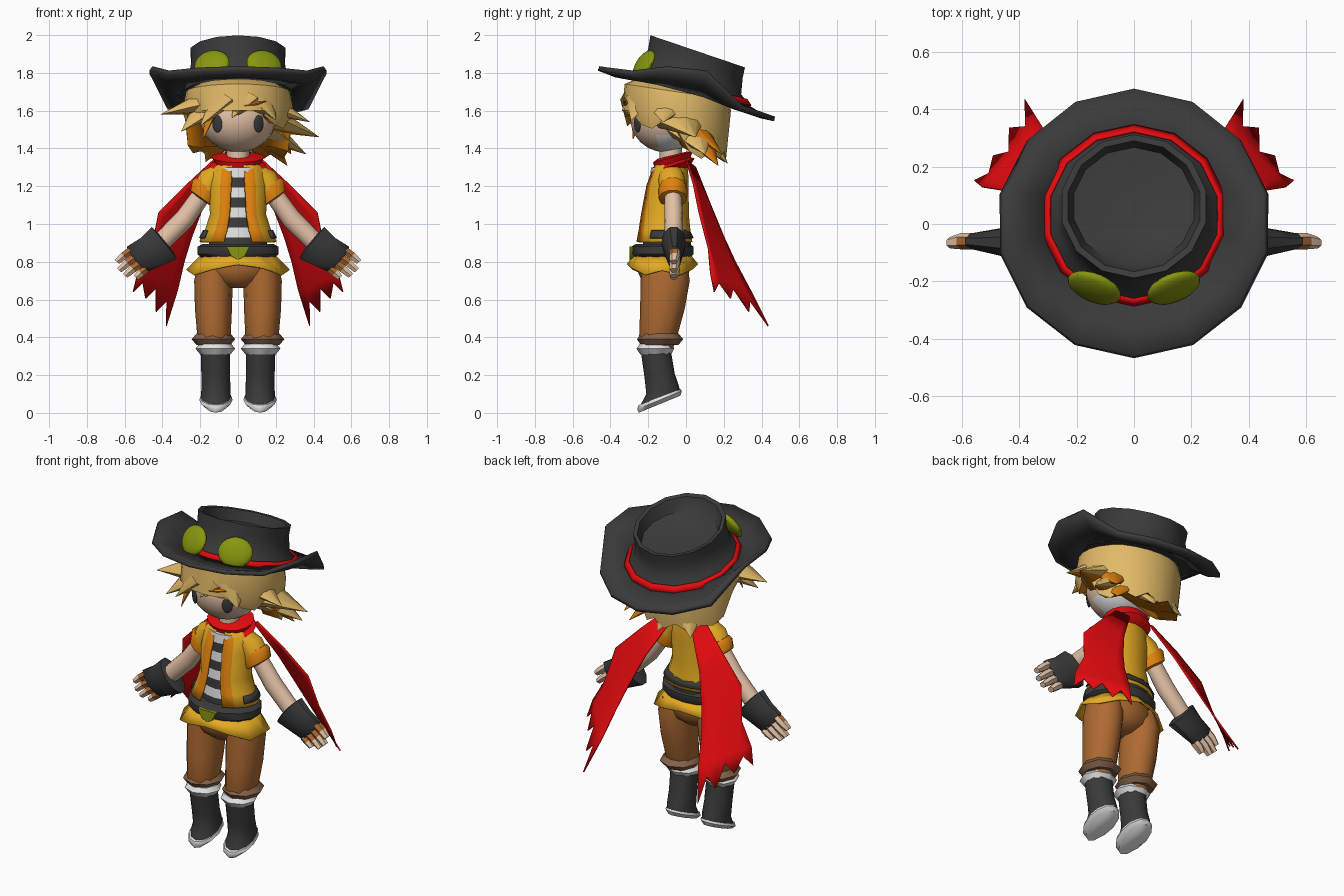
import bpy, bmesh, math
from mathutils import Vector, Matrix

if "Cube" in bpy.data.objects:
    bpy.data.objects.remove(bpy.data.objects["Cube"])

COLOURS = {"charcoal": (58, 58, 58), "red": (226, 10, 14), "olive_green": (136, 150, 14),
           "blond": (226, 186, 104), "orange": (224, 130, 14), "skin": (228, 194, 166),
           "yellow": (228, 170, 34), "brown": (174, 106, 50), "white": (228, 228, 228),
           "dull_brown": (134, 98, 74)}
NAMES = list(COLOURS)
MATS = []
for nm, c in COLOURS.items():
    m = bpy.data.materials.new(nm)
    m.diffuse_color = [(v / 255 / 12.92 if v < 11 else ((v / 255 + 0.055) / 1.055) ** 2.4) for v in c] + [1]
    m.use_nodes = True
    m.node_tree.nodes["Principled BSDF"].inputs["Base Color"].default_value = m.diffuse_color
    MATS.append(m)


def finish(name, bm, mirror=False, thick=0, angle=45):
    bmesh.ops.recalc_face_normals(bm, faces=bm.faces)
    me = bpy.data.meshes.new(name)
    bm.to_mesh(me)
    bm.free()
    for m in MATS:
        me.materials.append(m)
    ob = bpy.data.objects.new(name, me)
    bpy.context.collection.objects.link(ob)
    bpy.ops.object.select_all(action='DESELECT')
    ob.select_set(True)
    bpy.context.view_layer.objects.active = ob
    bpy.ops.object.shade_smooth_by_angle(angle=math.radians(angle))
    if thick:
        s = ob.modifiers.new("thickness", 'SOLIDIFY')
        s.thickness, s.offset = thick, 0
    if mirror:
        ob.modifiers.new("mirror", 'MIRROR')
    return ob


def ring(x, y, z, rx, ry, sx=0, sy=0, n=12, start=0, sweep=360):
    """Ellipse starting at the front; sx and sy tilt it along x and y."""
    pts = []
    for i in range(n + (sweep < 360)):
        a = math.radians(start + sweep * i / n)
        dx, dy = rx * math.sin(a), -ry * math.cos(a)
        pts.append(Vector((x + dx, y + dy, z + sx * dx + sy * dy)))
    return pts


def skin(name, rows, mat, closed=True, caps=True, **kw):
    """Bridge rows of points; mat is a colour name or a rule of (row, column)."""
    bm = bmesh.new()
    rule = mat if callable(mat) else (lambda r, c: mat)
    vs = [[bm.verts.new(p) for p in row] for row in rows]
    n = len(rows[0])
    for r in range(len(rows) - 1):
        for c in range(n if closed else n - 1):
            d = (c + 1) % n
            f = bm.faces.new((vs[r][c], vs[r][d], vs[r + 1][d], vs[r + 1][c]))
            f.material_index = NAMES.index(rule(r, c))
    if closed and caps:
        for r, row in ((0, vs[0]), (len(rows) - 2, vs[-1])):
            bm.faces.new(row).material_index = NAMES.index(rule(r, 0))
    return finish(name, bm, **kw)


def loft(name, specs, mat, n=12, **kw):
    return skin(name, [ring(*s, n=n) for s in specs], mat, **kw)


def ellipsoid(name, loc, normal, size, mat, rule=None, **kw):
    """Ball or lens whose local z points along normal."""
    bm = bmesh.new()
    M = Matrix.Translation(loc) @ Vector(normal).to_track_quat('Z', 'Y').to_matrix().to_4x4() @ Matrix.Diagonal((*size, 1))
    bmesh.ops.create_uvsphere(bm, u_segments=20, v_segments=12, radius=1, matrix=M)
    for f in bm.faces:
        f.material_index = NAMES.index(rule(f.calc_center_median()) if rule else mat)
    return finish(name, bm, **kw)


# Hat: brim with raised sides and drooping back, sunken crown, band
EDGE = [(-.47, 1.825), (-.3, 1.80), (-.1, 1.825), (.1, 1.81), (.29, 1.62), (.5, 1.545)]


def edge_z(y):
    for (a, za), (b, zb) in zip(EDGE, EDGE[1:]):
        if y <= b:
            return za + (zb - za) * (y - a) / (b - a)
    return EDGE[-1][1]


inner = ring(0, .03, 1.70, .3, .29, 0, -.27, 14)
outer = ring(0, .003, 0, .472, .466, n=14)
for p in outer:
    p.z = edge_z(p.y)
middle = [a.lerp(b, .55) - Vector((0, 0, .015)) for a, b in zip(inner, outer)]
skin("hat_brim", [inner, middle, outer], "charcoal", caps=False, thick=.025)
loft("hat_crown", [(0, .03, 1.70, .33, .32, 0, -.27), (0, .03, 1.76, .268, .262, 0, -.28),
                   (0, .05, 1.85, .252, .25, 0, -.31), (0, .062, 1.914, .258, .25, 0, -.34),
                   (0, .062, 1.91, .235, .228, 0, -.34), (0, .062, 1.84, .215, .205, 0, -.33),
                   (0, .062, 1.815, .1, .1, 0, -.3)], "charcoal", 14)
loft("hat_band", [(0, .03, 1.711, .324, .314, 0, -.27), (0, .03, 1.738, .3, .292, 0, -.27)], "red", 14, caps=False, thick=.008)
ellipsoid("goggle_lens", (.138, -.222, 1.845), (.32, -.8, .5), (.098, .085, .03), "olive_green", mirror=True)

# Head, eyes, neck
ellipsoid("head", (0, -.11, 1.56), (0, 0, 1), (.2, .185, .18), "skin",
          lambda c: "white" if c.z < 1.46 and c.y > -.15 else "skin")
ellipsoid("eye", (.11, -.258, 1.53), (.53, -.85, -.05), (.03, .047, .009), "charcoal", mirror=True)
loft("neck", [(0, -.08, 1.42, .06, .06), (0, -.08, 1.25, .06, .06)], "skin")

# Hair cap with ragged lower edge and orange underside
low = ring(0, -.05, 0, .275, .262, n=24)
tuck = ring(0, -.07, 0, .19, .18, n=24)
for i in range(24):
    a = min(i, 24 - i)
    z = 1.59 if a < 3 else 1.5 if a < 4 else 1.52 if a < 7 else 1.36
    low[i].z = z + (.025 if i % 2 else -.015) + (.03 if i > 15 else 0)
    tuck[i].z = z + .05
skin("hair_cap", [ring(0, -.05, 1.74, .2, .19, 0, -.2, 24), ring(0, -.05, 1.7, .275, .275, 0, -.15, 24),
                  ring(0, -.05, 1.6, .295, .288, n=24), low, tuck],
     lambda r, c: "orange" if r == 3 else "blond")

# Hair spikes: base, tip, radius, colour
SPIKES = [((-.18, -.15, 1.64), (-.41, -.19, 1.58), .12, "blond"), ((-.18, -.18, 1.6), (-.3, -.26, 1.49), .1, "blond"),
          ((.17, -.04, 1.56), (.43, .05, 1.46), .15, "blond"), ((.15, .03, 1.5), (.36, .1, 1.37), .14, "blond"),
          ((.13, .06, 1.47), (.26, .17, 1.31), .11, "orange"), ((.16, .0, 1.56), (.28, .19, 1.37), .13, "orange"),
          ((-.08, .08, 1.5), (-.17, .2, 1.33), .14, "blond"), ((.0, .08, 1.5), (.04, .22, 1.32), .15, "blond"),
          ((.2, -.1, 1.62), (.38, -.12, 1.54), .1, "blond"), ((-.08, -.25, 1.66), (-.2, -.31, 1.52), .11, "blond"),
          ((.04, -.26, 1.67), (-.03, -.32, 1.565), .1, "blond"), ((.13, -.24, 1.66), (.2, -.29, 1.55), .1, "blond"),
          ((-.14, -.25, 1.6), (-.185, -.28, 1.45), .05, "orange"), ((.02, -.29, 1.62), (.15, -.325, 1.65), .045, "orange")]
bm = bmesh.new()
for base, tip, r, col in SPIKES:
    a, b = Vector(base), Vector(tip)
    M = Matrix.Translation((a + b) / 2) @ (b - a).to_track_quat('Z', 'Y').to_matrix().to_4x4() @ Matrix.Diagonal((1, .5, 1, 1))
    got = bmesh.ops.create_cone(bm, segments=8, radius1=r, radius2=.002, depth=(b - a).length, matrix=M)
    for f in {f for v in got["verts"] for f in v.link_faces}:
        f.normal_update()
        f.material_index = NAMES.index("orange" if f.normal.z < -.75 else col)
finish("hair_spikes", bm, angle=40)

# Scarf wrap and two torn tails
loft("scarf_wrap", [(0, -.07, 1.365, .09, .08, 0, .25), (0, -.07, 1.355, .14, .105, 0, .28), (0, -.07, 1.325, .122, .095, 0, .3),
                    (0, -.07, 1.31, .15, .115, 0, .32), (0, -.07, 1.275, .11, .09, 0, .32)], "red", 16)
out = [(.13, .0, 1.34), (.27, .04, 1.21), (.42, .07, 1.06), (.48, .10, .88), (.53, .13, .74), (.555, .15, .64)]
inn = [(.07, .05, 1.3), (.18, .13, 1.1), (.245, .2, .93), (.285, .26, .8), (.32, .34, .65), (.38, .435, .46)]
tail = [[Vector(o).lerp(Vector(i), k / 6) for k in range(7)] for o, i in zip(out, inn)]
for k, pull in ((1, .7), (2, .2), (3, .75), (4, .1), (5, .6)):
    tail[5][k] = tail[5][k].lerp(tail[4][k], pull)
tail[3][0] = tail[3][0].lerp(tail[3][1], .7)
skin("scarf_tail", tail, "red", closed=False, mirror=True, thick=.008)

# Striped shirt and open jacket with orange lapels
loft("shirt", [(0, -.1, 1.3 - .053 * i, .115 + .005 * i, .085 + .0055 * i) for i in range(9)],
     lambda r, c: "charcoal" if r % 2 else "white", 16)
JACKET = [(1.335, .08, .075, -.075, 15), (1.29, .14, .09, -.085, 13), (1.2, .15, .108, -.1, 14), (1.05, .143, .124, -.115, 18),
          (.97, .168, .135, -.118, 20), (.905, .2, .148, -.12, 22)]


def coat(z, rx, ry, cy, gap):
    return ring(0, cy, z, rx, ry, n=14, start=gap, sweep=360 - 2 * gap)


skin("jacket", [coat(*s) for s in JACKET], lambda r, c: "orange" if c in (0, 13) and r else "yellow",
     closed=False, thick=.012)
skin("jacket_strap", [coat(z, r, r - .048, -.119, 62) for z, r in ((.965, .182), (.925, .203))], "charcoal", closed=False, thick=.01)

# Belt, buckle, jacket skirt
loft("belt", [(0, -.125, .895, .19, .14), (0, -.125, .88, .22, .165), (0, -.125, .84, .22, .165), (0, -.125, .815, .19, .14)], "charcoal", 14)
skin("buckle", [[Vector((x, y, z)) for x, z in ((-.06, .88), (.06, .88), (.035, .83), (0, .81), (-.035, .83))]
                for y in (-.3, -.27)], "olive_green")
hem = ring(0, -.125, 0, .27, .185, n=12)
for p, z in zip(hem, (.785, .765, .73, .755, .73, .76) * 2):
    p.z = z
skin("jacket_skirt", [ring(0, -.125, .835, .19, .145), hem], "yellow", caps=False, thick=.01)

# Trousers, cuffs, boots
loft("hips", [(0, -.12, .85, .18, .13), (0, -.12, .76, .21, .14), (0, -.115, .7, .15, .12), (0, -.115, .66, .06, .07)], "brown")
loft("trouser_leg", [(.12, -.115, .8, .09, .12), (.13, -.11, .7, .102, .13), (.13, -.125, .55, .098, .118),
                     (.127, -.148, .4, .088, .1), (.125, -.15, .34, .07, .08)], "brown", mirror=True)
loft("trouser_cuff", [(.13, -.14, .42, .09, .1), (.13, -.137, .39, .115, .122), (.13, -.14, .36, .09, .1)], "dull_brown", 8, mirror=True)
loft("boot_trim", [(.12, -.16, .365, .085, .085), (.12, -.162, .34, .105, .1), (.12, -.16, .31, .08, .082)], "white", 8, mirror=True)
loft("boot", [(.12, -.16, .33, .078, .08), (.118, -.14, .2, .076, .08, 0, .1), (.117, -.125, .125, .077, .085, 0, .3),
              (.117, -.14, .07, .08, .11, 0, .41)], "charcoal", mirror=True)
loft("boot_sole", [(.117, -.14, .083, .084, .112, 0, .38), (.117, -.14, .068, .088, .118, 0, .41), (.117, -.14, .046, .06, .11, 0, .41)], "white", mirror=True)

# Sleeves, arms, gloves, fingers (rings tilted square to the arm)
loft("sleeve", [(.08, -.08, 1.29, .03, .06, .9), (.14, -.075, 1.235, .055, .07, .8), (.175, -.07, 1.165, .062, .072, .6)], "yellow", mirror=True)
loft("sleeve_cuff", [(.165, -.07, 1.205, .06, .07, .7), (.175, -.07, 1.185, .07, .078, .7), (.19, -.07, 1.135, .064, .076, .7),
                     (.195, -.07, 1.13, .04, .05, .7)], "orange", 10, mirror=True)
loft("arm", [(.16, -.07, 1.2, .035, .045, 1), (.28, -.065, 1.03, .038, .05, 1), (.42, -.065, .89, .036, .046, 1)], "skin", mirror=True)
loft("glove", [(.385, -.065, .905, .045, .05, 1.2), (.39, -.065, .9, .07, .066, 1.25), (.455, -.063, .855, .066, .05, 1.1),
               (.53, -.06, .815, .062, .034, 1.1), (.54, -.06, .805, .045, .025, 1.1)], "charcoal", 10, mirror=True)
for k in range(4):
    x, z, s = .485 + .028 * k, .762 + .032 * k, (.7, 1.05, 1.1, .9)[k]
    loft("finger_%d" % (k + 1), [(x, -.06, z, .016, .028, 1.1), (x + .04 * s, -.06, z - .03 * s, .016, .028, 1.1),
                                 (x + .08 * s, -.065, z - .065 * s, .013, .02, .9)],
         lambda r, c: "brown" if r == 0 and c in (0, 1, 5) else "skin", 6, mirror=True)
